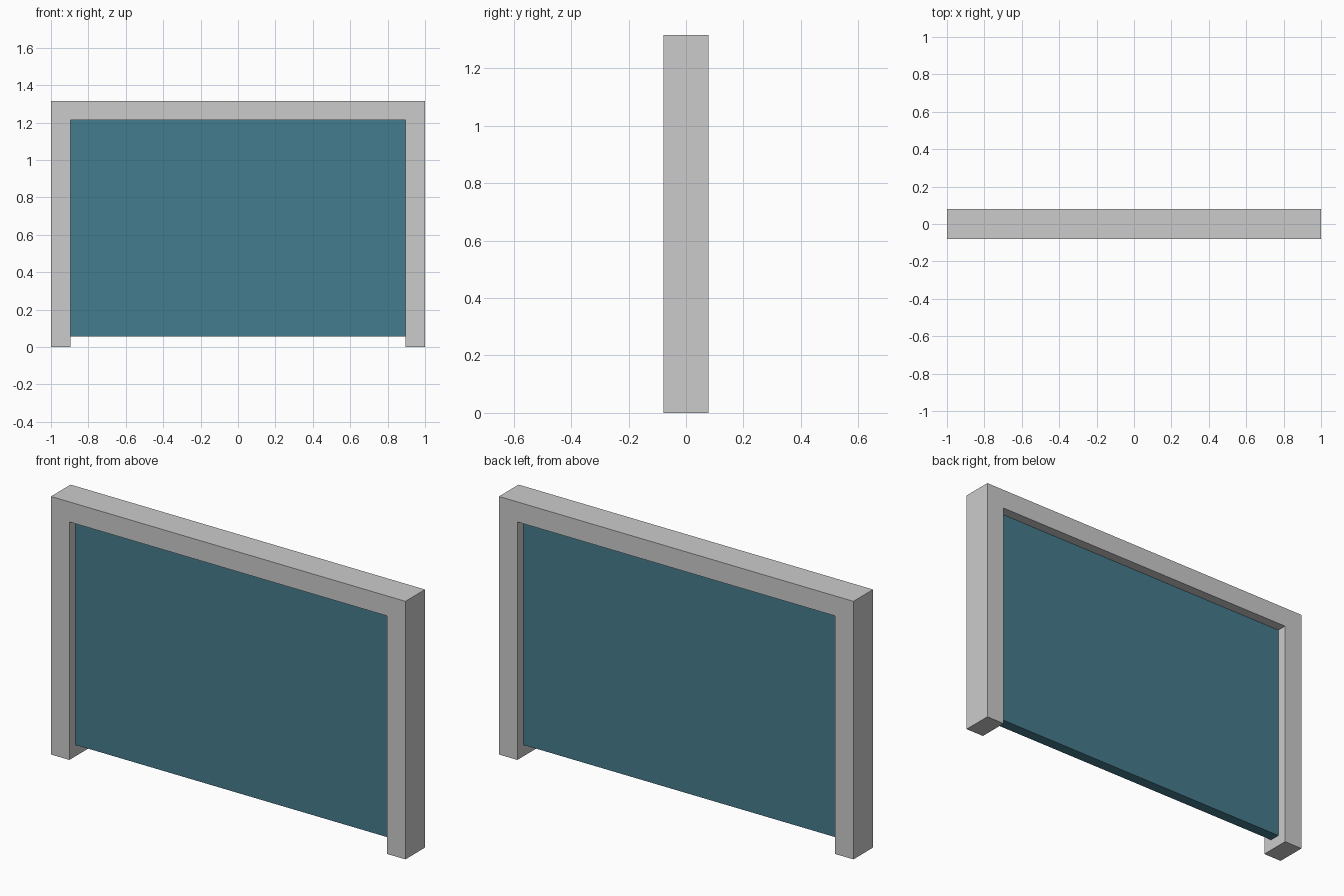
import bpy, bmesh

if "Cube" in bpy.data.objects:
    bpy.data.objects.remove(bpy.data.objects["Cube"])

HALF_W, HEIGHT, HALF_D = 1.0, 1.316, 0.079   # outer frame
IN_W, IN_TOP = 0.896, 1.214                  # opening
PANEL_BOTTOM, PANEL_HALF_D = 0.057, 0.028


def extrude_profile(name, profile, half_depth):
    """Extrude an x-z outline symmetrically along y."""
    bm = bmesh.new()
    face = bm.faces.new([bm.verts.new((x, -half_depth, z)) for x, z in profile])
    ext = bmesh.ops.extrude_face_region(bm, geom=[face], use_keep_orig=True)
    verts = [g for g in ext["geom"] if isinstance(g, bmesh.types.BMVert)]
    bmesh.ops.translate(bm, verts=verts, vec=(0, 2 * half_depth, 0))
    bmesh.ops.recalc_face_normals(bm, faces=bm.faces)
    mesh = bpy.data.meshes.new(name)
    bm.to_mesh(mesh)
    bm.free()
    obj = bpy.data.objects.new(name, mesh)
    bpy.context.collection.objects.link(obj)
    return obj


# Door surround: two posts and a lintel in one outline
right = [(IN_W, IN_TOP), (IN_W, 0), (HALF_W, 0), (HALF_W, HEIGHT)]
left = [(-x, z) for x, z in reversed(right)]
extrude_profile("frame", right + left, HALF_D)

# Recessed panel, raised off the ground
panel = extrude_profile("panel", [(-IN_W, PANEL_BOTTOM), (IN_W, PANEL_BOTTOM),
                                  (IN_W, IN_TOP), (-IN_W, IN_TOP)], PANEL_HALF_D)
blue = bpy.data.materials.new("panel_blue")
blue.diffuse_color = (0.06, 0.2, 0.27, 1)
blue.use_nodes = True
blue.node_tree.nodes["Principled BSDF"].inputs["Base Color"].default_value = blue.diffuse_color
panel.data.materials.append(blue)
